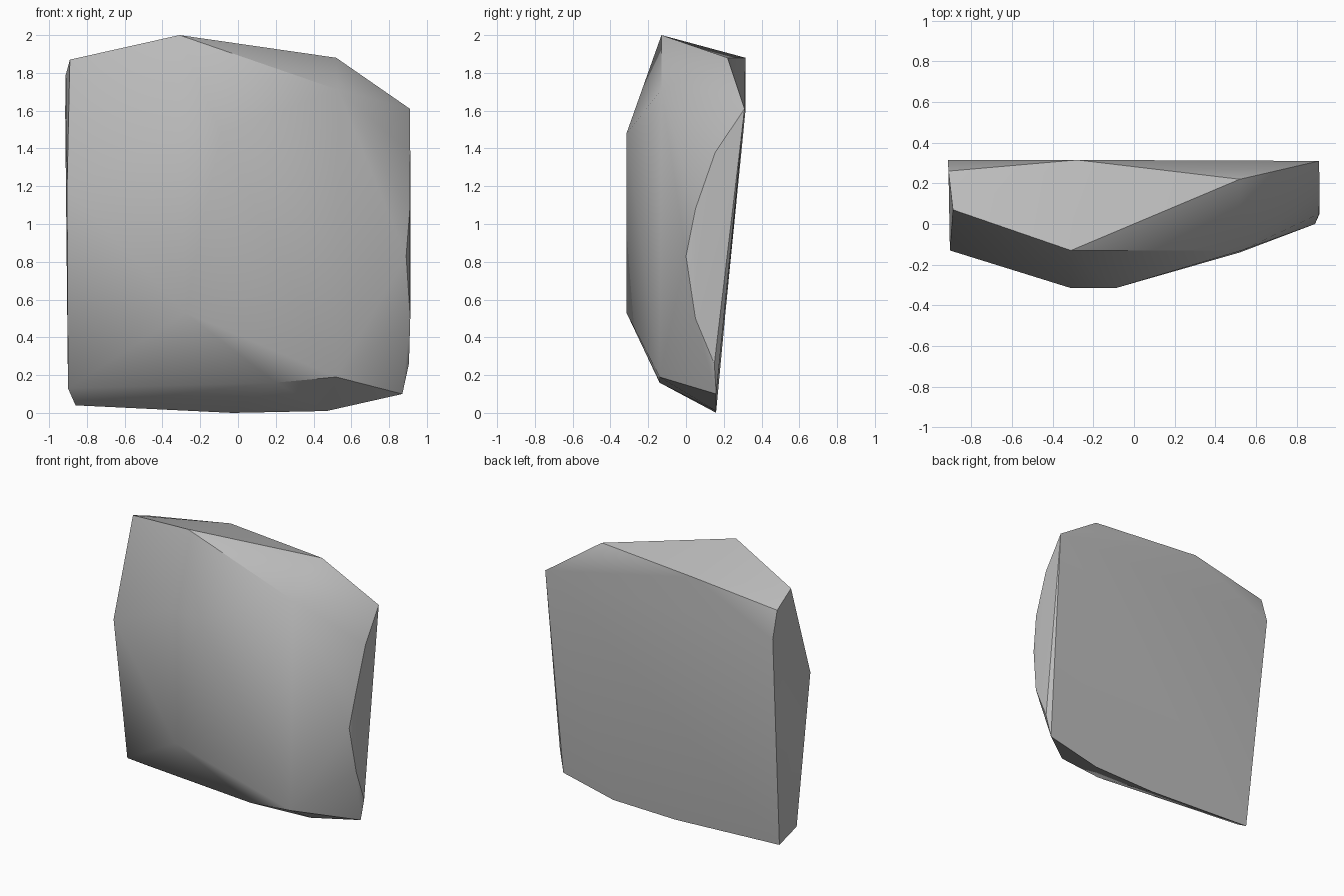
import bpy, bmesh
from math import radians

cube = bpy.data.objects.get("Cube")
if cube:
    bpy.data.objects.remove(cube, do_unlink=True)

# Stone material
stone = bpy.data.materials.new("grey_stone")
stone.use_nodes = True
grey = (0.5, 0.5, 0.5, 1)
stone.diffuse_color = grey
stone.node_tree.nodes["Principled BSDF"].inputs["Base Color"].default_value = grey

# Corner points of the chipped slab, grouped by side
crown = [(-.31, -.13, 2), (.52, .22, 1.88), (-.28, .315, 1.88), (-.89, .07, 1.87)]
front = [(-.28, -.315, .53), (-.31, -.315, 1.48), (-.09, -.315, 1.48),
         (.53, -.13, 1.71)]
left_side = [(-.905, -.13, 1.19), (-.9, .02, .13), (-.86, .16, .04),
             (-.912, .26, 1.79), (-.915, .315, 1.6)]
right_side = [(.91, .31, 1.61), (.912, .155, 1.38), (.91, .05, 1.08),
              (.89, 0, .83), (.912, .05, .5), (.905, .15, .26), (.87, .16, .1)]
base = [(.2, -.14, .16), (.52, -.14, .19), (.47, .16, .01), (-.03, .16, 0)]

# Wrap the points in a convex shell and merge nearly flat facets
bm = bmesh.new()
for point in crown + front + left_side + right_side + base:
    bm.verts.new(point)
hull = bmesh.ops.convex_hull(bm, input=bm.verts)
loose = [v for v in bm.verts if not v.link_faces]
bmesh.ops.delete(bm, geom=loose, context='VERTS')
bmesh.ops.dissolve_limit(bm, angle_limit=radians(1.5), verts=bm.verts, edges=bm.edges)
bmesh.ops.recalc_face_normals(bm, faces=bm.faces)
mesh = bpy.data.meshes.new("rock_slab")
bm.to_mesh(mesh)
bm.free()
mesh.materials.append(stone)

# Rock slab object with soft facets and sharp ridges
rock = bpy.data.objects.new("rock_slab", mesh)
bpy.context.collection.objects.link(rock)
bpy.ops.object.select_all(action='DESELECT')
rock.select_set(True)
bpy.context.view_layer.objects.active = rock
bpy.ops.object.shade_smooth_by_angle(angle=radians(30))
